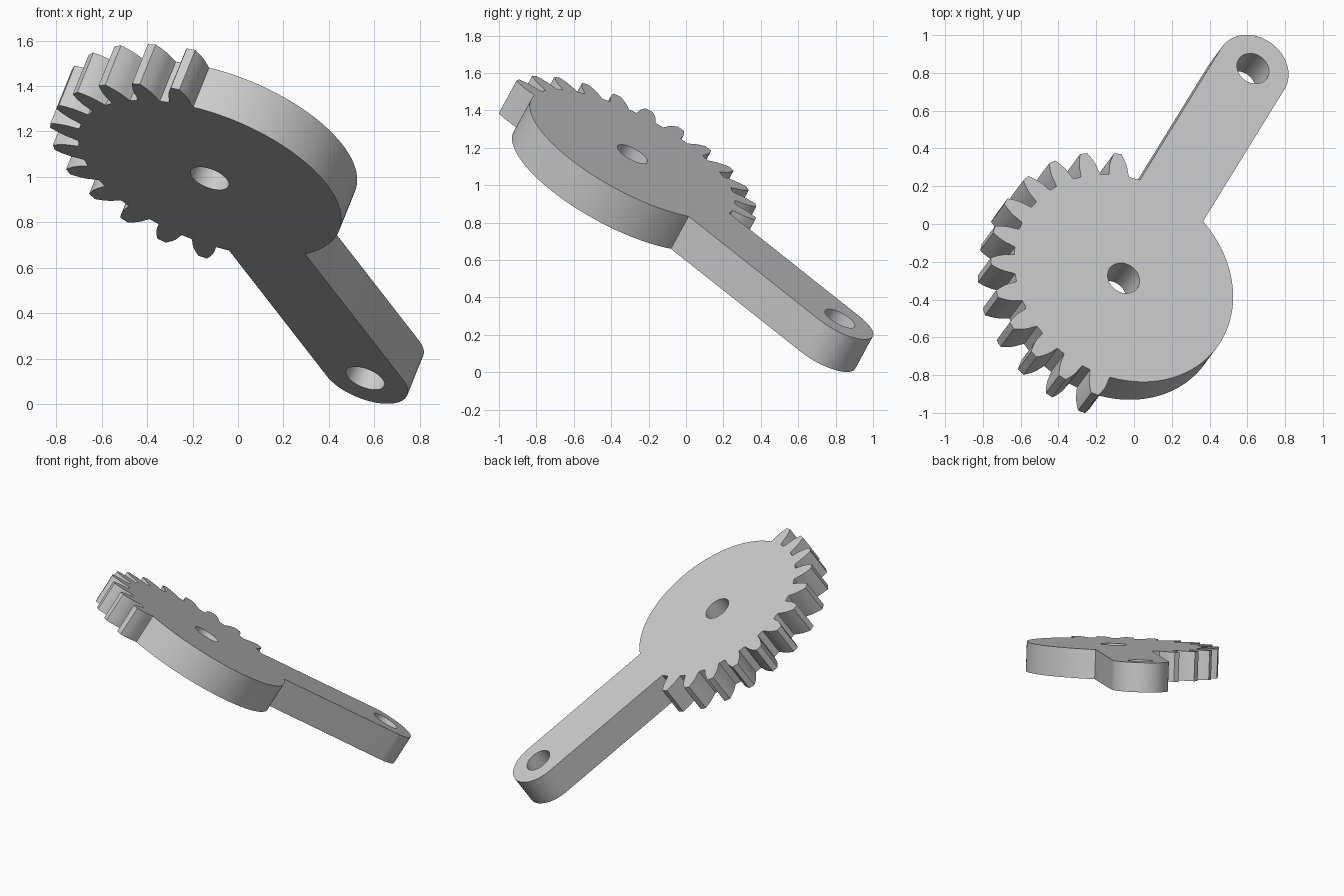
import bpy, bmesh
from math import pi, cos, sin, tan, acos, asin, radians, sqrt
from mathutils import Vector, Matrix

cube = bpy.data.objects.get("Cube")
if cube:
    bpy.data.objects.remove(cube, do_unlink=True)

# Dimensions of the plate
THICK = 0.21
TEETH = 24            # teeth on a full turn; only some are cut
TIP_R, ROOT_R = 0.745, 0.615
PITCH_R = TIP_R * TEETH / (TEETH + 2)
BASE_R = PITCH_R * cos(radians(20))
ARM_LEN, ARM_HALF, HOLE_R = 1.573, 0.2, 0.09


def polar(r, a):
    return Vector((r * cos(a), r * sin(a)))


def arc(center, r, start, end, steps):
    return [center + polar(r, start + (end - start) * i / steps)
            for i in range(steps + 1)]


def involute(angle):
    return tan(angle) - angle


def half_angle(r):
    """Half the angular width of a tooth at radius r."""
    return pi / (2 * TEETH) + involute(radians(20)) - involute(acos(BASE_R / r))


def tooth(a):
    """Points across one tooth centred on angle a."""
    side = [(ROOT_R, 0.093)]
    for i in range(6):
        r = BASE_R + (TIP_R - BASE_R) * i / 5
        side.append((r, half_angle(r)))
    return ([polar(r, a - h) for r, h in side]
            + [polar(r, a + h) for r, h in reversed(side)])


# Outline: rounded arm end, toothed side, plain round side
gear_center = Vector((0, 0))
arm_end = Vector((ARM_LEN, 0))
join = asin(ARM_HALF / ROOT_R)
outline = arc(arm_end, ARM_HALF, -pi / 2, pi / 2, 32)
outline.append(polar(ROOT_R, join))
for k in range(2, 14):
    outline += tooth(k * 2 * pi / TEETH)
last = 13 * 2 * pi / TEETH + 0.093
outline += arc(gear_center, ROOT_R, last, 2 * pi - join, 64)[1:]

loops = [outline] + [arc(c, HOLE_R, 0, 2 * pi, 40)[:-1]
                     for c in (gear_center, arm_end)]

# Filled profile extruded to both sides
curve = bpy.data.curves.new("gear_lever_profile", 'CURVE')
curve.dimensions = '2D'
curve.fill_mode = 'BOTH'
curve.extrude = THICK / 2
for loop in loops:
    spline = curve.splines.new('POLY')
    spline.points.add(len(loop) - 1)
    for point, co in zip(spline.points, loop):
        point.co = (co.x, co.y, 0, 1)
    spline.use_cyclic_u = True

lever = bpy.data.objects.new("gear_lever", curve)
bpy.context.collection.objects.link(lever)
bpy.ops.object.select_all(action='DESELECT')
lever.select_set(True)
bpy.context.view_layer.objects.active = lever
bpy.ops.object.convert(target='MESH')
lever = bpy.context.object
lever.name = "gear_lever"

# Weld caps to walls
bm = bmesh.new()
bm.from_mesh(lever.data)
bmesh.ops.remove_doubles(bm, verts=bm.verts, dist=0.0001)
bmesh.ops.recalc_face_normals(bm, faces=bm.faces)
bm.to_mesh(lever.data)
bm.free()

# Tilted pose: arm runs down toward the back left
along = Vector((0.685, 1.11, -0.88)).normalized()
normal = Vector((0.33, 0.445, 0.83))
normal = (normal - along * normal.dot(along)).normalized()
across = normal.cross(along)
pose = Matrix((along, across, normal)).transposed().to_4x4()
pose.translation = (-0.09, -0.334, 1.08)
lever.matrix_world = pose

# Plain grey
grey = bpy.data.materials.new("plain_grey")
grey.use_nodes = True
color = (0.6, 0.6, 0.6, 1)
grey.diffuse_color = color
grey.node_tree.nodes["Principled BSDF"].inputs["Base Color"].default_value = color
lever.data.materials.clear()
lever.data.materials.append(grey)
bpy.ops.object.shade_smooth_by_angle(angle=radians(20))
